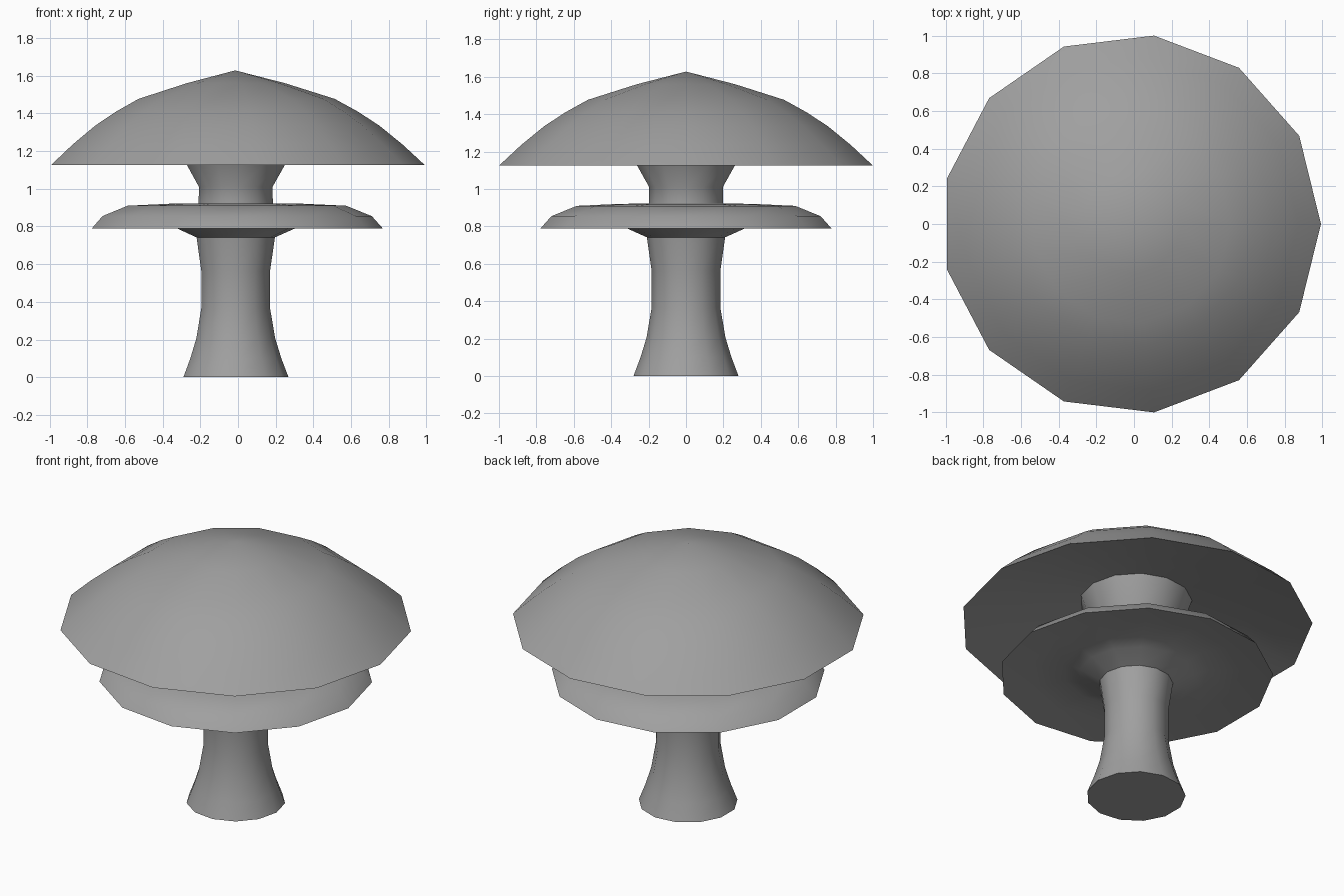
import bpy, bmesh
from math import cos, sin, tau, radians

SIDES = 13
AXIS_X = -0.015

cube = bpy.data.objects.get("Cube")
if cube:
    bpy.data.objects.remove(cube, do_unlink=True)

grey = bpy.data.materials.new("plain grey")
grey.use_nodes = True
colour = (0.35, 0.35, 0.35, 1)
grey.diffuse_color = colour
grey.node_tree.nodes["Principled BSDF"].inputs["Base Color"].default_value = colour


def lathe(name, profile):
    """Turn (radius, height) points about the stem axis; radius 0 makes a pole."""
    bm = bmesh.new()
    rings = []
    for r, z in profile:
        count = SIDES if r else 1
        rings.append([bm.verts.new((r * cos(tau * i / SIDES), r * sin(tau * i / SIDES), z))
                      for i in range(count)])
    for a, b in zip(rings, rings[1:]):
        for i in range(SIDES):
            j = (i + 1) % SIDES
            corners = [a[i % len(a)], a[j % len(a)], b[j % len(b)], b[i % len(b)]]
            bm.faces.new(list(dict.fromkeys(corners)))
    bmesh.ops.recalc_face_normals(bm, faces=bm.faces)
    mesh = bpy.data.meshes.new(name)
    bm.to_mesh(mesh)
    bm.free()
    mesh.materials.append(grey)
    obj = bpy.data.objects.new(name, mesh)
    obj.location.x = AXIS_X
    bpy.context.collection.objects.link(obj)
    bpy.ops.object.select_all(action="DESELECT")
    obj.select_set(True)
    bpy.context.view_layer.objects.active = obj
    bpy.ops.object.shade_smooth_by_angle(angle=radians(40))
    return obj


# Waisted lower stem with a flat foot
lathe("lower_stem", [(0, 0), (0.283, 0), (0.245, 0.1), (0.212, 0.207), (0.185, 0.367),
                     (0.185, 0.564), (0.211, 0.742)])

# Skirt-like disc, hollowed below around a short cone
lathe("lower_disc", [(0.211, 0.742), (0.33, 0.795), (0.42, 0.825), (0.6, 0.815), (0.783, 0.79),
                     (0.725, 0.855), (0.588, 0.91), (0.35, 0.921), (0.2, 0.922)])

# Upper stem flaring into the cap
lathe("upper_stem", [(0.2, 0.92), (0.198, 1.01), (0.263, 1.125), (0.32, 1.285)])

# Domed cap with a pointed crown and a hollow underside
lathe("cap", [(0.32, 1.285), (0.66, 1.215), (1.007, 1.125), (0.888, 1.235), (0.765, 1.335),
              (0.65, 1.41), (0.528, 1.477), (0.265, 1.56), (0, 1.628)])
